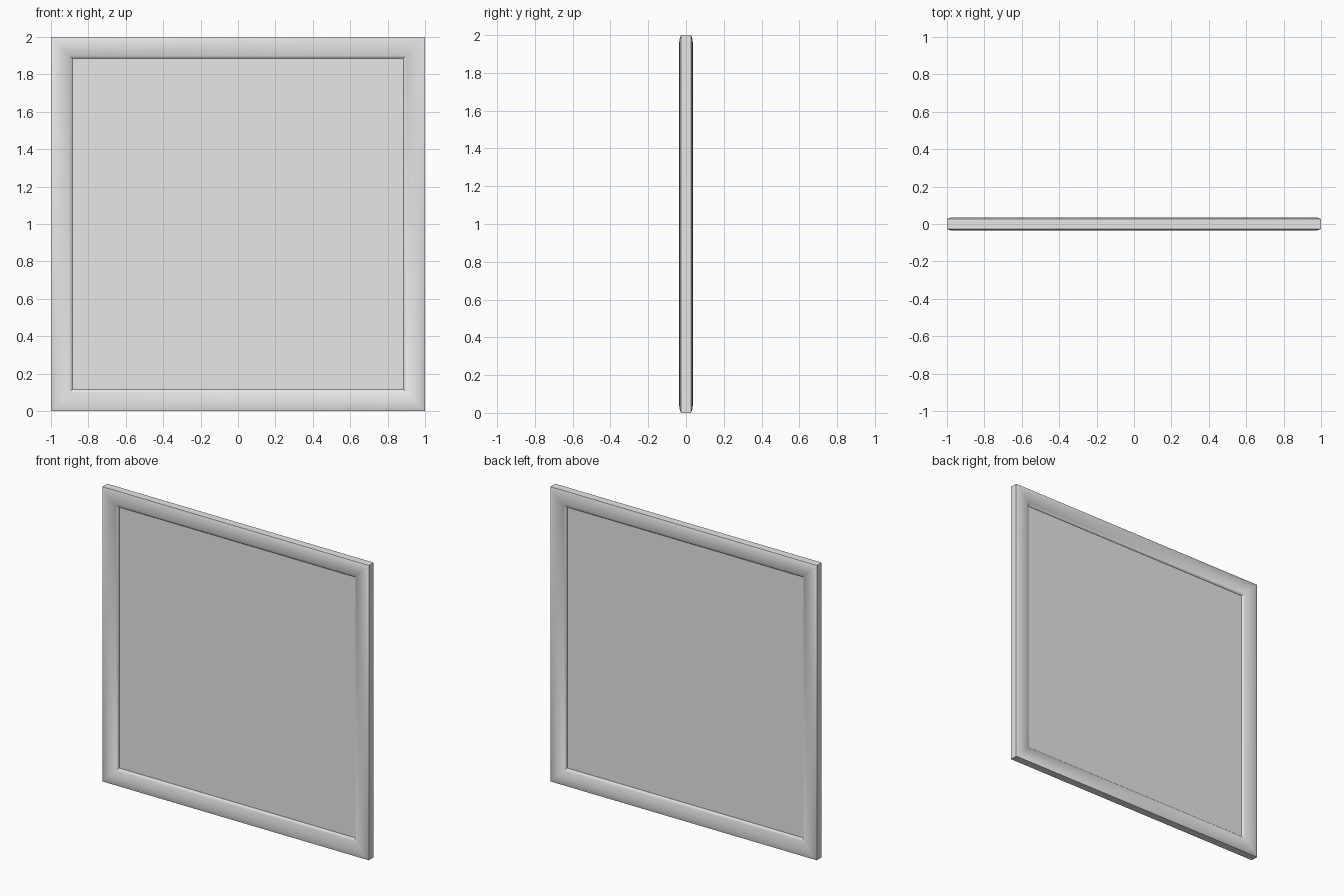
import bpy
import bmesh
import math

if "Cube" in bpy.data.objects:
    bpy.data.objects.remove(bpy.data.objects["Cube"])

grey = bpy.data.materials.new("plain grey")
grey.diffuse_color = (0.8, 0.8, 0.8, 1)
grey.use_nodes = True
grey.node_tree.nodes["Principled BSDF"].inputs["Base Color"].default_value = grey.diffuse_color


def make_object(name, bm):
    bmesh.ops.recalc_face_normals(bm, faces=bm.faces)
    mesh = bpy.data.meshes.new(name)
    bm.to_mesh(mesh)
    bm.free()
    mesh.materials.append(grey)
    obj = bpy.data.objects.new(name, mesh)
    bpy.context.collection.objects.link(obj)
    return obj


# Moulded frame: a rounded cross-section (inset from outer edge, depth)
# swept around a square with mitred corners
half = [(0, 0.026), (0.008, 0.030), (0.022, 0.034), (0.04, 0.036),
        (0.06, 0.034), (0.08, 0.029), (0.098, 0.022), (0.11, 0.015), (0.115, 0.010)]
section = [(i, -d) for i, d in half] + [(i, d) for i, d in reversed(half)]

bm = bmesh.new()
rings = []
for inset, y in section:
    r = 1 - inset
    rings.append([bm.verts.new((sx * r, y, 1 + sz * r))
                  for sx, sz in ((-1, -1), (1, -1), (1, 1), (-1, 1))])
for k, ring in enumerate(rings):
    following = rings[(k + 1) % len(rings)]
    for c in range(4):
        d = (c + 1) % 4
        bm.faces.new((ring[c], ring[d], following[d], following[c]))
frame = make_object("frame", bm)
bpy.context.view_layer.objects.active = frame
frame.select_set(True)
bpy.ops.object.shade_smooth_by_angle(angle=math.radians(40))

# Flat pane filling the opening, tucked slightly into the frame
bm = bmesh.new()
bmesh.ops.create_cube(bm, size=1)
for v in bm.verts:
    v.co = (v.co.x * 1.78, v.co.y * 0.016, v.co.z * 1.78 + 1)
make_object("pane", bm)
